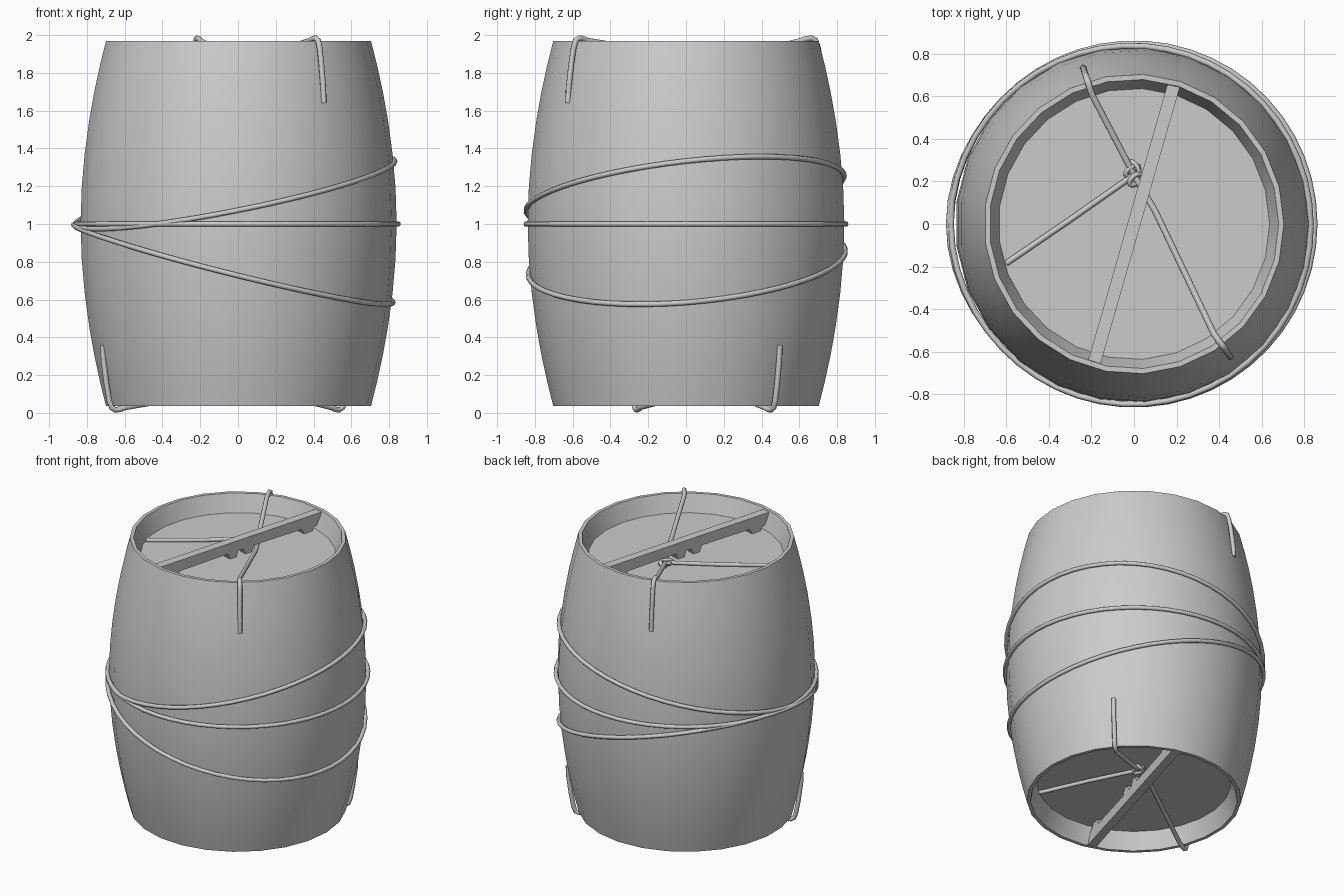
import bpy, bmesh
from math import sin, cos, pi, radians
from mathutils import Vector, Matrix

if "Cube" in bpy.data.objects:
    bpy.data.objects.remove(bpy.data.objects["Cube"])

MID = 1.003          # mid height of the barrel
AXIS = radians(74)   # direction of the handle bars
SIDES = 25


def add_mesh(name, bm, smooth=True):
    bmesh.ops.recalc_face_normals(bm, faces=bm.faces)
    me = bpy.data.meshes.new(name)
    bm.to_mesh(me)
    bm.free()
    ob = bpy.data.objects.new(name, me)
    bpy.context.collection.objects.link(ob)
    if smooth:
        bpy.ops.object.select_all(action='DESELECT')
        ob.select_set(True)
        bpy.context.view_layer.objects.active = ob
        bpy.ops.object.shade_smooth_by_angle(angle=radians(35))
    return ob


def rope(name, pts, closed=False, radius=0.015, curved=False):
    cu = bpy.data.curves.new(name, 'CURVE')
    cu.dimensions = '3D'
    cu.bevel_depth = radius
    cu.bevel_resolution = 2
    cu.use_fill_caps = True
    sp = cu.splines.new('POLY')
    sp.points.add(len(pts) - 1)
    for p, c in zip(sp.points, pts):
        p.co = (*c, 1)
    sp.use_cyclic_u = closed
    sp.use_smooth = True
    ob = bpy.data.objects.new(name, cu)
    bpy.context.collection.objects.link(ob)
    bpy.ops.object.select_all(action='DESELECT')
    ob.select_set(True)
    bpy.context.view_layer.objects.active = ob
    bpy.ops.object.convert(target='MESH')
    return bpy.context.view_layer.objects.active


def barrel_radius(z):
    t = abs(z - MID) / 0.967
    return 0.84 - 0.136 * t ** 1.9


# barrel: bulging wall, thin rim, bevelled recess and flat lid at both ends
half = [(0, 0.845), (0.637, 0.845), (0.68, 0.967), (0.704, 0.967)]
half += [(barrel_radius(MID + h), h) for h in (0.84, 0.7, 0.55, 0.37, 0.19)]
profile = half + [(0.84, 0)] + [(r, -h) for r, h in reversed(half)]
bm = bmesh.new()
vs = [bm.verts.new((r, 0, MID + h)) for r, h in profile]
es = [bm.edges.new(p) for p in zip(vs, vs[1:])]
bmesh.ops.spin(bm, geom=vs + es, cent=(0, 0, 0), axis=(0, 0, 1),
               angle=2 * pi, steps=SIDES, use_duplicate=False)
bmesh.ops.remove_doubles(bm, verts=bm.verts, dist=0.0005)
add_mesh("barrel", bm)

# three ropes wound around the belly: level, tilted up, tilted down
N = 50
for name, z0, ax, ay, bump in (("belly_rope_level", 1.0, 0, 0, 0.012),
                               ("belly_rope_upper", 1.165, 0.2, 0.11, 0.014),
                               ("belly_rope_lower", 0.79, -0.245, 0.075, 0.022)):
    pts = []
    for i in range(N):
        a = 2 * pi * i / N
        z = z0 + 0.84 * (ax * cos(a) + ay * sin(a))
        r = barrel_radius(z) + 0.008 + bump * max(0, -cos(a)) ** 8
        pts.append((r * cos(a), r * sin(a), z))
    rope(name, pts, closed=True, radius=0.014)

ends = []

# handle bar with small feet, set across the recess
outline = [(-0.635, 1.88), (-0.61, 1.872), (-0.595, 1.845), (-0.53, 1.845), (-0.51, 1.885),
           (-0.11, 1.89), (-0.09, 1.848), (-0.04, 1.848), (-0.02, 1.89)]
outline = [(-0.682, 1.962)] + outline + [(-s, z) for s, z in reversed(outline)] + [(0.682, 1.962)]
bm = bmesh.new()
f = bm.faces.new([bm.verts.new((s, -0.03, z)) for s, z in outline])
ext = bmesh.ops.extrude_face_region(bm, geom=[f])
bmesh.ops.translate(bm, vec=(0, 0.06, 0),
                    verts=[v for v in ext['geom'] if isinstance(v, bmesh.types.BMVert)])
bm.transform(Matrix.Rotation(AXIS, 4, 'Z'))
ends.append(add_mesh("handle_bar", bm, smooth=False))

# ropes hooked over the rim and running to the knot
knot = Vector((0, 0.23, 1.875))
for name, ang in (("rim_rope_long", radians(-54)), ("rim_rope_short", radians(108))):
    d = Vector((cos(ang), sin(ang), 0))
    path = [(0.772, 1.64), (0.768, 1.72), (0.752, 1.84), (0.735, 1.935),
            (0.722, 1.972), (0.70, 1.984), (0.675, 1.981), (0.64, 1.97)]
    pts = [d * r + Vector((0, 0, z)) for r, z in path]
    if ang < 0:
        pts.append(Vector((0.10, 0.06, 1.877)))
    ends.append(rope(name, pts + [knot]))

# doubled rope lying on the lid
ends.append(rope("lid_rope", [(-0.6, -0.185, 1.857), (-0.3, 0.02, 1.86), knot], radius=0.014))

# knot loops
for i, (off, rot) in enumerate((((-0.008, 0.02, 0), 35), ((0.008, -0.02, 0.004), 40),
                                ((0, 0.03, 0.003), -60))):
    m = (Matrix.Translation(knot + Vector(off)) @ Matrix.Rotation(radians(rot), 4, 'Z')
         @ Matrix.Rotation(radians(35), 4, 'X'))
    pts = [m @ Vector((0.036 * cos(k * pi / 6), 0.022 * sin(k * pi / 6), 0)) for k in range(12)]
    ends.append(rope("knot_loop_%d" % (i + 1), pts, closed=True, radius=0.012))

# the same fittings turned over for the bottom end
flip = (Matrix.Translation((0, 0, 1.0))
        @ Matrix.Rotation(pi, 4, Vector((cos(AXIS), sin(AXIS), 0)))
        @ Matrix.Translation((0, 0, -1.0)))
for ob in ends:
    low = ob.copy()
    low.data = ob.data.copy()
    low.data.transform(flip)
    low.name = "bottom_" + ob.name
    bpy.context.collection.objects.link(low)
